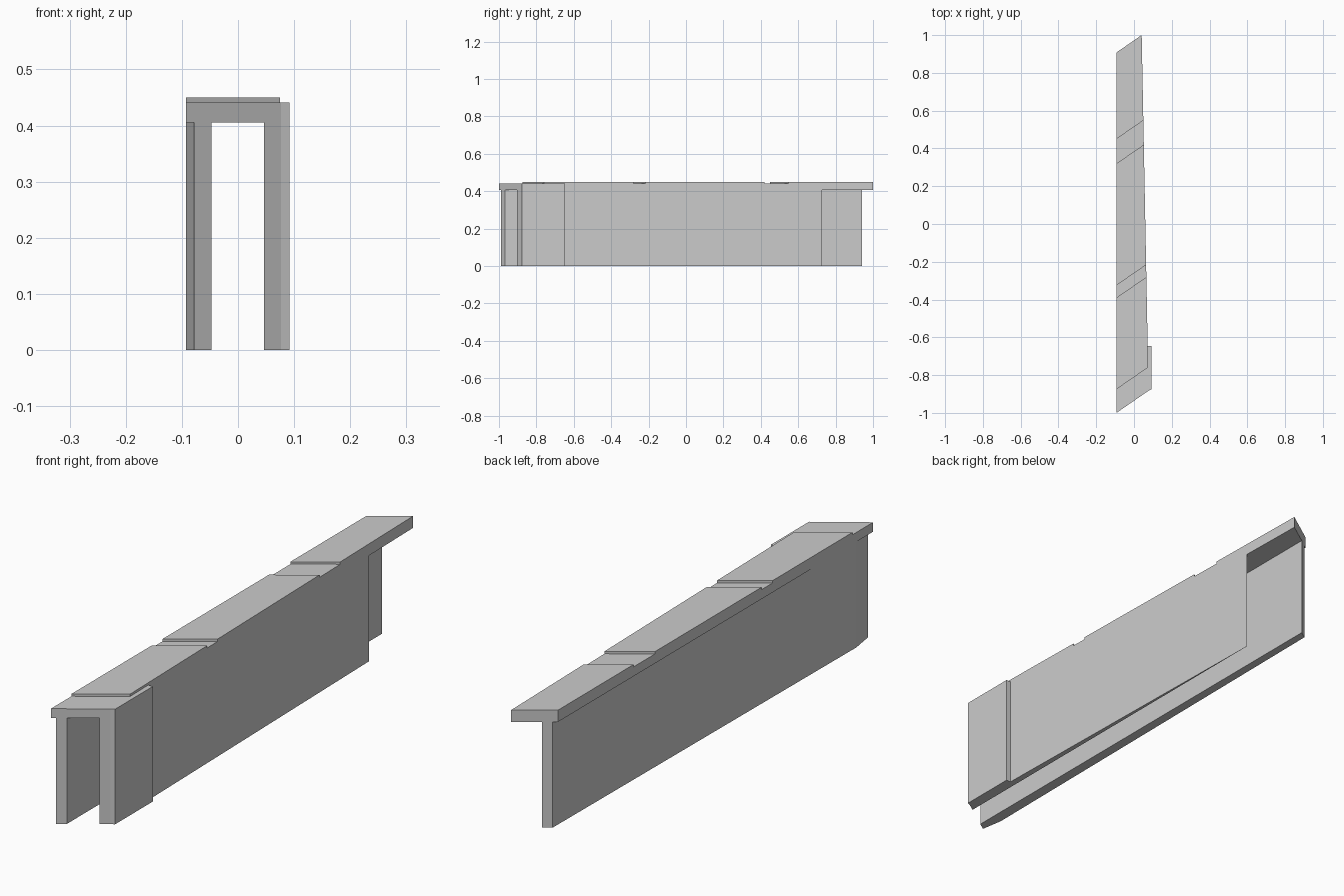
import bpy, bmesh

if "Cube" in bpy.data.objects:
    bpy.data.objects.remove(bpy.data.objects["Cube"])

LEFT = -0.093      # straight left edge of the deck
SKEW = 0.69        # slope of the slanted ends and grooves in plan
TAPER = 0.0193     # how fast the right edge closes in
Z_UNDER, Z_LOW, Z_TOP = 0.405, 0.441, 0.45
Y_FRONT, Y_BACK = -1.0, 0.908


def right_point(y):
    """Follow the slanted line from the left edge to the tapering right edge."""
    yr = (y + 0.153 * SKEW) / (1 + TAPER * SKEW)
    return 0.077 - TAPER * (yr + 0.88), yr


def slant(x, y):
    """Plan point on the slanted line that starts at y on the left edge."""
    return x, y + SKEW * (x - LEFT)


def loft(name, loop_a, loop_b):
    """Closed solid between two matching loops of points."""
    bm = bmesh.new()
    a = [bm.verts.new(p) for p in loop_a]
    b = [bm.verts.new(p) for p in loop_b]
    bm.faces.new(a)
    bm.faces.new(b[::-1])
    for i in range(len(a)):
        j = (i + 1) % len(a)
        bm.faces.new((a[i], b[i], b[j], a[j]))
    bmesh.ops.recalc_face_normals(bm, faces=bm.faces)
    mesh = bpy.data.meshes.new(name)
    bm.to_mesh(mesh)
    bm.free()
    obj = bpy.data.objects.new(name, mesh)
    bpy.context.collection.objects.link(obj)
    return obj


def prism(name, plan, z0, z1):
    return loft(name, [(x, y, z0) for x, y in plan], [(x, y, z1) for x, y in plan])


# Deck: stepped side profile with a low front strip and two grooves
profile = [(Y_FRONT, Z_UNDER), (Y_FRONT, Z_LOW), (-0.875, Z_LOW), (-0.875, Z_TOP)]
for start, end in ((-0.39, -0.325), (0.32, 0.45)):
    profile += [(start, Z_TOP), (start, Z_LOW), (end, Z_LOW), (end, Z_TOP)]
profile += [(Y_BACK, Z_TOP), (Y_BACK, Z_UNDER)]
loft("deck",
     [(LEFT, y, z) for y, z in profile],
     [(*right_point(y), z) for y, z in profile])

# Left wall: nearly straight, chamfered near the front
prism("left_wall", [slant(-0.078, Y_FRONT), slant(-0.047, Y_FRONT),
                    slant(-0.047, Y_BACK), slant(-0.078, Y_BACK),
                    (-0.0925, -0.90)], 0, Z_UNDER)

# Right wall: long wedge closing to a sharp edge towards the back
prism("right_wall", [slant(0.046, Y_FRONT), right_point(Y_FRONT),
                     (0.046, 0.726)], 0, Z_UNDER)

# Side plate on the outside of the right wall
prism("side_plate", [right_point(Y_FRONT), (0.092, -0.876), (0.092, -0.647),
                     (0.077 - TAPER * (0.88 - 0.647), -0.647)], 0, Z_LOW)
